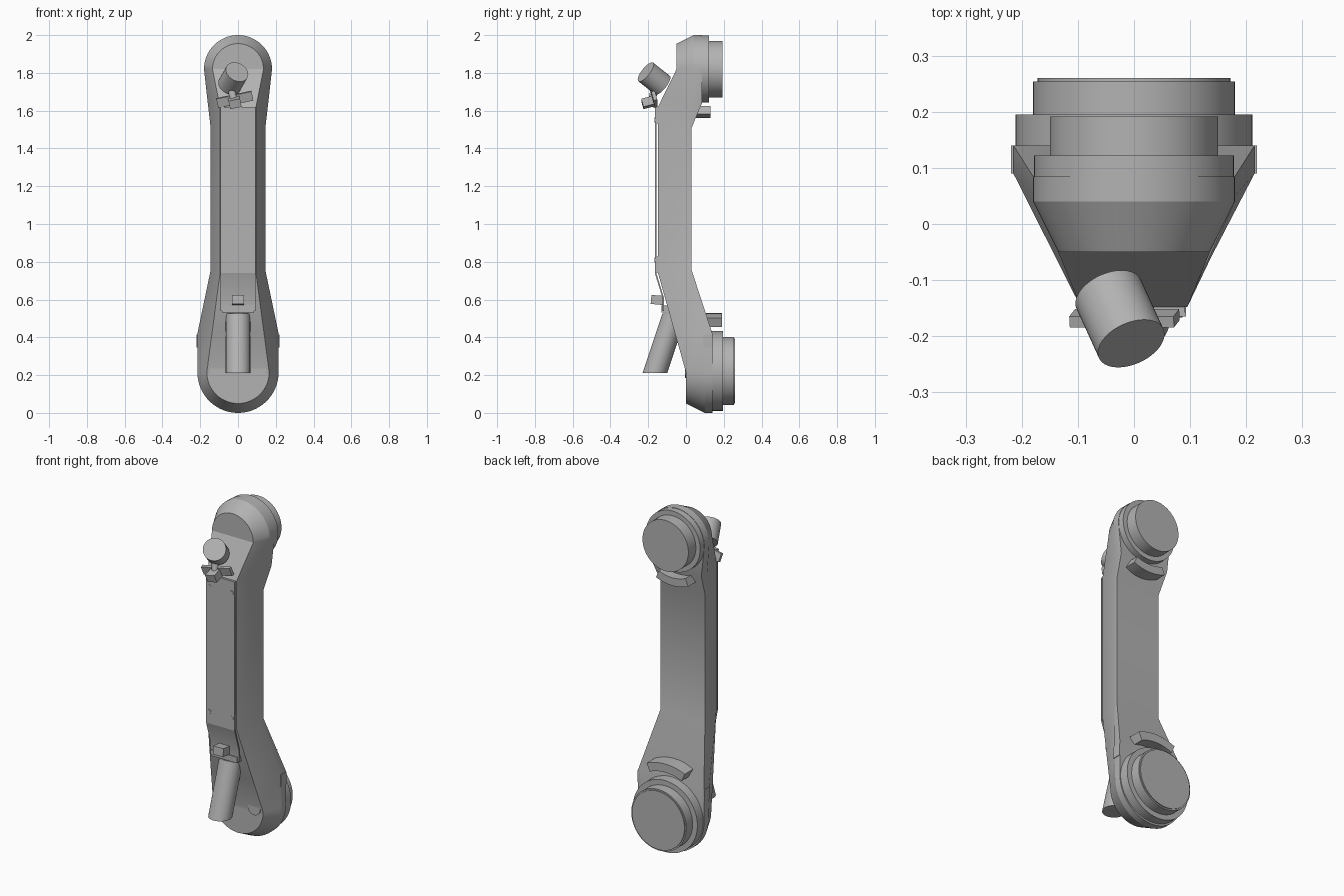
import bpy, bmesh
from math import sin, cos, pi, radians
from mathutils import Vector, Matrix

if "Cube" in bpy.data.objects:
    bpy.data.objects.remove(bpy.data.objects["Cube"])

grey = bpy.data.materials.new("plain_grey")
grey.use_nodes = True
grey.diffuse_color = (0.45, 0.45, 0.45, 1)
grey.node_tree.nodes["Principled BSDF"].inputs["Base Color"].default_value = (0.45, 0.45, 0.45, 1)


def finish(name, bm, smooth=True):
    bmesh.ops.remove_doubles(bm, verts=bm.verts, dist=0.0005)
    bmesh.ops.recalc_face_normals(bm, faces=bm.faces)
    mesh = bpy.data.meshes.new(name)
    bm.to_mesh(mesh)
    bm.free()
    mesh.materials.append(grey)
    obj = bpy.data.objects.new(name, mesh)
    bpy.context.collection.objects.link(obj)
    if smooth:
        bpy.ops.object.select_all(action='DESELECT')
        obj.select_set(True)
        bpy.context.view_layer.objects.active = obj
        bpy.ops.object.shade_smooth_by_angle(angle=radians(25))
    return obj


def loft(name, rings, caps=True):
    bm = bmesh.new()
    loops = [[bm.verts.new(p) for p in ring] for ring in rings]
    n = len(loops[0])
    for a, b in zip(loops, loops[1:]):
        for i in range(n):
            j = (i + 1) % n
            bm.faces.new((a[i], a[j], b[j], b[i]))
    if caps:
        bm.faces.new(loops[0])
        bm.faces.new(loops[-1])
    return finish(name, bm)


def cylinder(name, start, end, r, sheared=False, n=48):
    start, end = Vector(start), Vector(end)
    rot = Matrix() if sheared else (end - start).to_track_quat('Z', 'Y').to_matrix().to_4x4()
    circle = [rot @ Vector((r * cos(2 * pi * i / n), r * sin(2 * pi * i / n), 0)) for i in range(n)]
    return loft(name, [[c + p for p in circle] for c in (start, end)])


def box(name, centre, size, tilt_x=0, tilt_y=0):
    bm = bmesh.new()
    mat = (Matrix.Translation(centre) @ Matrix.Rotation(radians(tilt_y), 4, 'Y')
           @ Matrix.Rotation(radians(tilt_x), 4, 'X') @ Matrix.Diagonal((*size, 1)))
    bmesh.ops.create_cube(bm, size=1, matrix=mat)
    return finish(name, bm, False)


# Arm body: each row has front, middle and back edges (half width, depth, height)
def row(front, mid, back_y):
    (fw, fy, fz), (mw, my, mz) = front, mid
    return [(-fw, fy, fz), (fw, fy, fz), (mw, my, mz), (mw, back_y, mz),
            (-mw, back_y, mz), (-mw, my, mz)]


def arc_rows(z, rf, rm, ys, start):
    rows = []
    for i in range(17):
        a = start + i * pi / 32
        c, s = max(cos(a), 0), sin(a)
        rows.append(row((rf * c, ys[0], z + rf * s), (rm * c, ys[1], z + rm * s), ys[2]))
    return rows


rows = arc_rows(0.215, 0.165, 0.215, (0, 0.1, 0.14), -pi / 2)
rows += [
    row((0.138, -0.058, 0.42), (0.215, 0.09, 0.42), 0.14),
    row((0.095, -0.148, 0.74), (0.145, 0.01, 0.755), 0.03),
    row((0.095, -0.148, 1.62), (0.145, 0.01, 1.51), 0.03),
    row((0.107, -0.119, 1.68), (0.16, 0.03, 1.64), 0.085)]
rows += arc_rows(1.82, 0.135, 0.18, (-0.05, 0.04, 0.085), 0)
loft("arm_body", rows, caps=False)

# Joint discs on the back
for name, z, y0, y1, r in (
        ("upper_joint_flange", 1.82, 0.08, 0.122, 0.178),
        ("upper_joint_hub", 1.82, 0.12, 0.192, 0.15),
        ("lower_joint_flange", 0.222, 0.135, 0.195, 0.211),
        ("lower_joint_hub", 0.222, 0.19, 0.254, 0.18),
        ("lower_joint_cap", 0.222, 0.25, 0.26, 0.172)):
    cylinder(name, (0, y0, z), (0, y1, z), r, n=64)


# Curved stops beside the joints
def curved_stop(name, z, r0, r1, y0, y1, side):
    rings = []
    for i in range(13):
        a = radians(-24 + 4 * i)
        rings.append([(r * sin(a), y, z + side * r * cos(a))
                      for r, y in ((r0, y0), (r1, y0), (r1, y1), (r0, y1))])
    loft(name, rings)


curved_stop("upper_stop", 1.82, 0.213, 0.26, 0.04, 0.13, -1)
curved_stop("lower_stop", 0.222, 0.256, 0.306, 0.09, 0.19, 1)

# Front cover: long panel, bent lower flap and end tab
box("cover_panel", (0, -0.161, 1.18), (0.186, 0.008, 0.88))
for z in (0.785, 1.575):
    box("cover_spacer", (0, -0.152, z), (0.18, 0.014, 0.085))
loft("cover_flap", [[(x, -0.165, 0.74), (x, -0.157, 0.74), (x, -0.117, 0.61), (x, -0.117, 0.54),
                     (x, -0.125, 0.54), (x, -0.125, 0.61)] for x in (-0.093, 0.093)])
for x in (-0.073, 0.073):
    for z in (0.81, 1.55):
        cylinder("cover_screw", (x, -0.167, z), (x, -0.16, z), 0.013, n=20)

# Lower details: round pads and side tabs
for side in (-1, 1):
    cylinder("round_pad", (side * 0.108, -0.006, 0.225), (side * 0.108, 0.01, 0.225), 0.04, n=32)
    box("side_tab", (side * 0.213, 0.115, 0.38), (0.012, 0.05, 0.07))

# Lower cable plug with its bracket
cylinder("lower_plug", (0, -0.165, 0.21), (0, -0.06, 0.525), 0.065, sheared=True)
box("lower_bracket", (0, -0.1, 0.55), (0.17, 0.06, 0.035))
box("lower_latch", (0, -0.153, 0.598), (0.066, 0.064, 0.048), tilt_x=-5)

# Upper cable plug with its bracket
cylinder("upper_plug", (-0.005, -0.213, 1.805), (-0.045, -0.125, 1.735), 0.063)
cylinder("upper_plug_neck", (-0.04, -0.165, 1.73), (-0.02, -0.18, 1.65), 0.02, n=24)
box("upper_bracket", (-0.017, -0.168, 1.66), (0.19, 0.02, 0.05), tilt_x=15, tilt_y=-12)
box("upper_latch", (-0.017, -0.202, 1.643), (0.062, 0.06, 0.045), tilt_x=15, tilt_y=-12)
